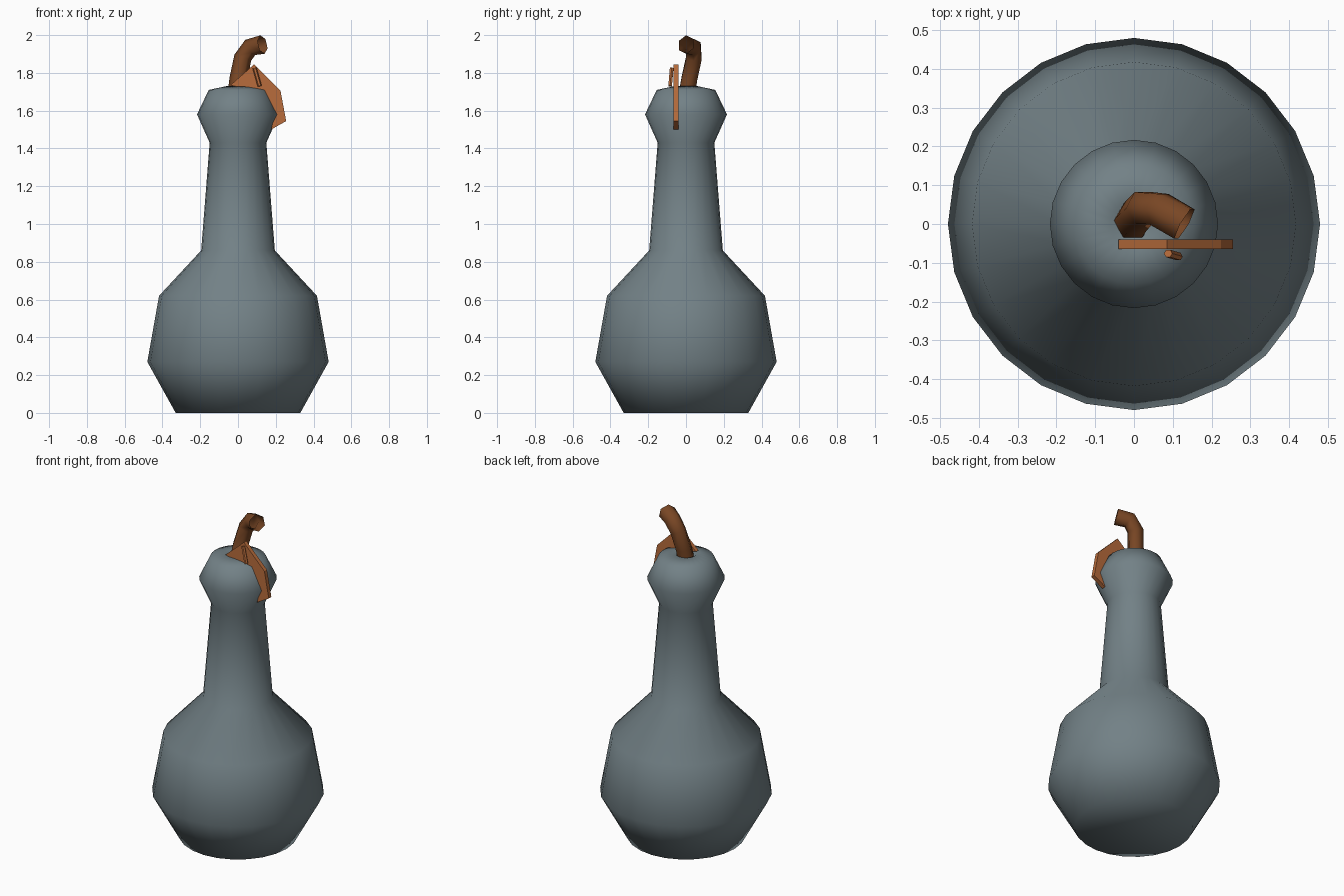
import bpy, bmesh, math
from mathutils import Vector

if "Cube" in bpy.data.objects:
    bpy.data.objects.remove(bpy.data.objects["Cube"], do_unlink=True)


def material(name, rgb):
    m = bpy.data.materials.new(name)
    m.use_nodes = True
    m.diffuse_color = (*rgb, 1)
    m.node_tree.nodes["Principled BSDF"].inputs["Base Color"].default_value = (*rgb, 1)
    return m


def finish(name, bm, mat, smooth):
    bmesh.ops.recalc_face_normals(bm, faces=bm.faces)
    for f in bm.faces:
        f.smooth = smooth
    me = bpy.data.meshes.new(name)
    bm.to_mesh(me)
    bm.free()
    me.materials.append(mat)
    ob = bpy.data.objects.new(name, me)
    bpy.context.collection.objects.link(ob)
    return ob


def bridge(bm, a, b):
    n = len(a)
    for i in range(n):
        j = (i + 1) % n
        bm.faces.new((a[i], a[j], b[j], b[i]))


def lathe(name, profile, sides, mat):
    bm = bmesh.new()
    rings = []
    for r, z in profile:
        rings.append([bm.verts.new((r * math.cos(math.tau * i / sides),
                                    r * math.sin(math.tau * i / sides), z))
                      for i in range(sides)])
    for a, b in zip(rings, rings[1:]):
        bridge(bm, a, b)
    bm.faces.new(rings[0])
    bm.faces.new(rings[-1])
    return finish(name, bm, mat, True)


def tube(name, path, radii, sides, mat, smooth, capped):
    bm = bmesh.new()
    pts = [Vector(p) for p in path]
    rings = []
    for k, p in enumerate(pts):
        d = (pts[min(k + 1, len(pts) - 1)] - pts[max(k - 1, 0)]).normalized()
        u = Vector((0, 1, 0)).cross(d).normalized()
        v = d.cross(u)
        rings.append([bm.verts.new(p + radii[k] * (u * math.cos(math.tau * i / sides)
                                                   + v * math.sin(math.tau * i / sides)))
                      for i in range(sides)])
    for a, b in zip(rings, rings[1:]):
        bridge(bm, a, b)
    if capped:
        bm.faces.new(rings[0])
        bm.faces.new(rings[-1])
    return finish(name, bm, mat, smooth)


def plate(name, outline, y_front, y_back, mat):
    bm = bmesh.new()
    front = [bm.verts.new((x, y_front, z)) for x, z in outline]
    back = [bm.verts.new((x, y_back, z)) for x, z in outline]
    bm.faces.new(front)
    bm.faces.new(back)
    bridge(bm, front, back)
    return finish(name, bm, mat, False)


slate = material("slate skin", (0.17, 0.22, 0.24))
brown = material("stem brown", (0.19, 0.062, 0.018))
orange = material("leaf orange", (0.48, 0.15, 0.045))

# Gourd body with a slightly sunken crown
lathe("gourd_body",
      [(0.33, 0), (0.48, 0.27), (0.418, 0.62), (0.195, 0.86), (0.15, 1.43),
       (0.217, 1.58), (0.155, 1.71), (0.06, 1.73), (0.03, 1.705)], 24, slate)

# Bent hollow stem
tube("stem",
     [(-0.005, 0.005, 1.69), (0.003, 0.018, 1.77), (0.025, 0.042, 1.88),
      (0.065, 0.038, 1.935), (0.13, 0, 1.95)],
     [0.05, 0.048, 0.047, 0.048, 0.05], 6, brown, True, False)

# Curled leaf hugging the shoulder
plate("leaf",
      [(-0.04, 1.735), (0.085, 1.845), (0.225, 1.705), (0.255, 1.545),
       (0.175, 1.5), (0.195, 1.58), (0.12, 1.70)], -0.065, -0.04, orange)

# Small leaf stalk
tube("leaf_stalk", [(0.088, -0.076, 1.825), (0.115, -0.084, 1.73)],
     [0.011, 0.011], 6, orange, False, True)
